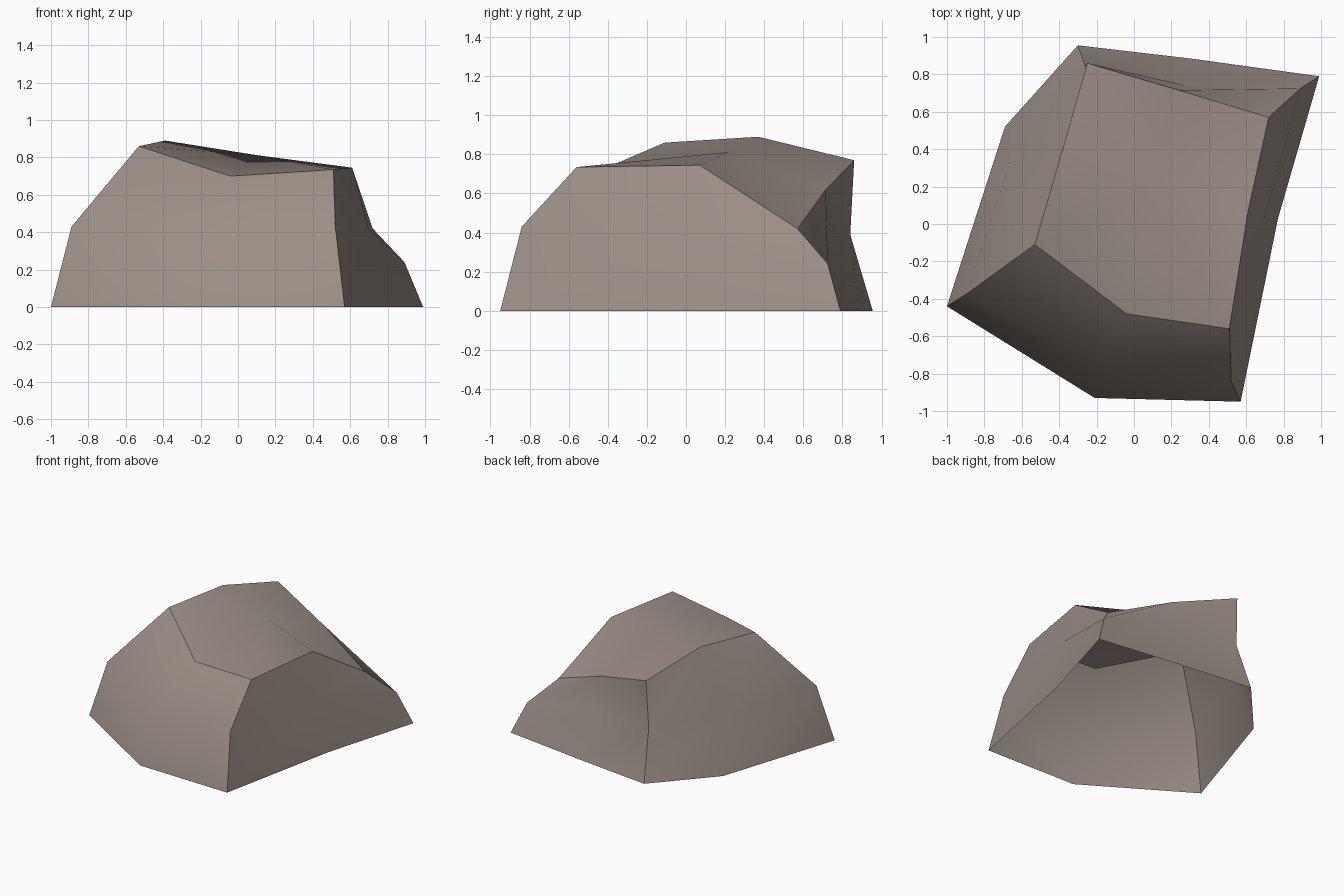
import bpy, bmesh
from mathutils import Vector

if "Cube" in bpy.data.objects:
    bpy.data.objects.remove(bpy.data.objects["Cube"])

# Four corner columns (base, middle, top): front-left, front-right, back-right, back-left
corners = [
    [(-1.0, -.44, 0), (-.89, -.37, .43), (-.53, -.11, .86)],
    [(.57, -.95, 0), (.52, -.84, .43), (.51, -.56, .735)],
    [(.99, .79, 0), (.89, .725, .24), (.72, .57, .42)],
    [(-.30, .955, 0), (-.26, .84, .39), (-.25, .86, .77)],
]
# Middle columns of the front, right, back and left walls (None = blend from neighbours)
middles = [
    [(-.21, -.93, 0), None, (-.04, -.48, .70)],
    [(.77, .03, 0), None, (.61, .07, .745)],
    [(.30, .885, 0), (.28, .74, .36), (.24, .715, .62)],
    [(-.69, .52, 0), (-.65, .375, .43), (-.39, .37, .89)],
]

bm = bmesh.new()


def column(pts):
    return [bm.verts.new(p) for p in pts]


def blend(a, m, b):
    """Coons-style centre of a wall from its eight border points."""
    edge = [a[1], b[1], m[0], m[2]]
    corner = [a[0], a[2], b[0], b[2]]
    return sum((Vector(p) for p in edge), Vector()) / 2 - sum((Vector(p) for p in corner), Vector()) / 4


for i, m in enumerate(middles):
    if m[1] is None:
        m[1] = blend(corners[i], m, corners[(i + 1) % 4])

cols = []
for c, m in zip(corners, middles):
    cols += [column(c), column(m)]

# Walls: a ring of eight columns, two quads high, open underneath
for i in range(8):
    a, b = cols[i], cols[(i + 1) % 8]
    for k in range(2):
        bm.faces.new((a[k], b[k], b[k + 1], a[k + 1]))

# Top: four quads around a centre, split from corner to centre
centre = bm.verts.new((.10, .22, .812))
for i in range(0, 8, 2):
    before, corner, after = cols[i - 1][2], cols[i][2], cols[i + 1][2]
    bm.faces.new((before, corner, centre))
    bm.faces.new((corner, after, centre))

# Smooth within each side, sharp along the block's edges
for f in bm.faces:
    f.smooth = True
for i in range(8):
    bm.edges.get((cols[i][2], cols[(i + 1) % 8][2])).smooth = False
for i in range(0, 8, 2):
    for k in range(2):
        bm.edges.get((cols[i][k], cols[i][k + 1])).smooth = False

mesh = bpy.data.meshes.new("rock")
bm.to_mesh(mesh)
bm.free()
rock = bpy.data.objects.new("rock", mesh)
bpy.context.collection.objects.link(rock)

# Stone colour
stone = bpy.data.materials.new("warm grey stone")
stone.diffuse_color = (.33, .275, .24, 1)
stone.use_nodes = True
stone.node_tree.nodes["Principled BSDF"].inputs["Base Color"].default_value = stone.diffuse_color
mesh.materials.append(stone)
